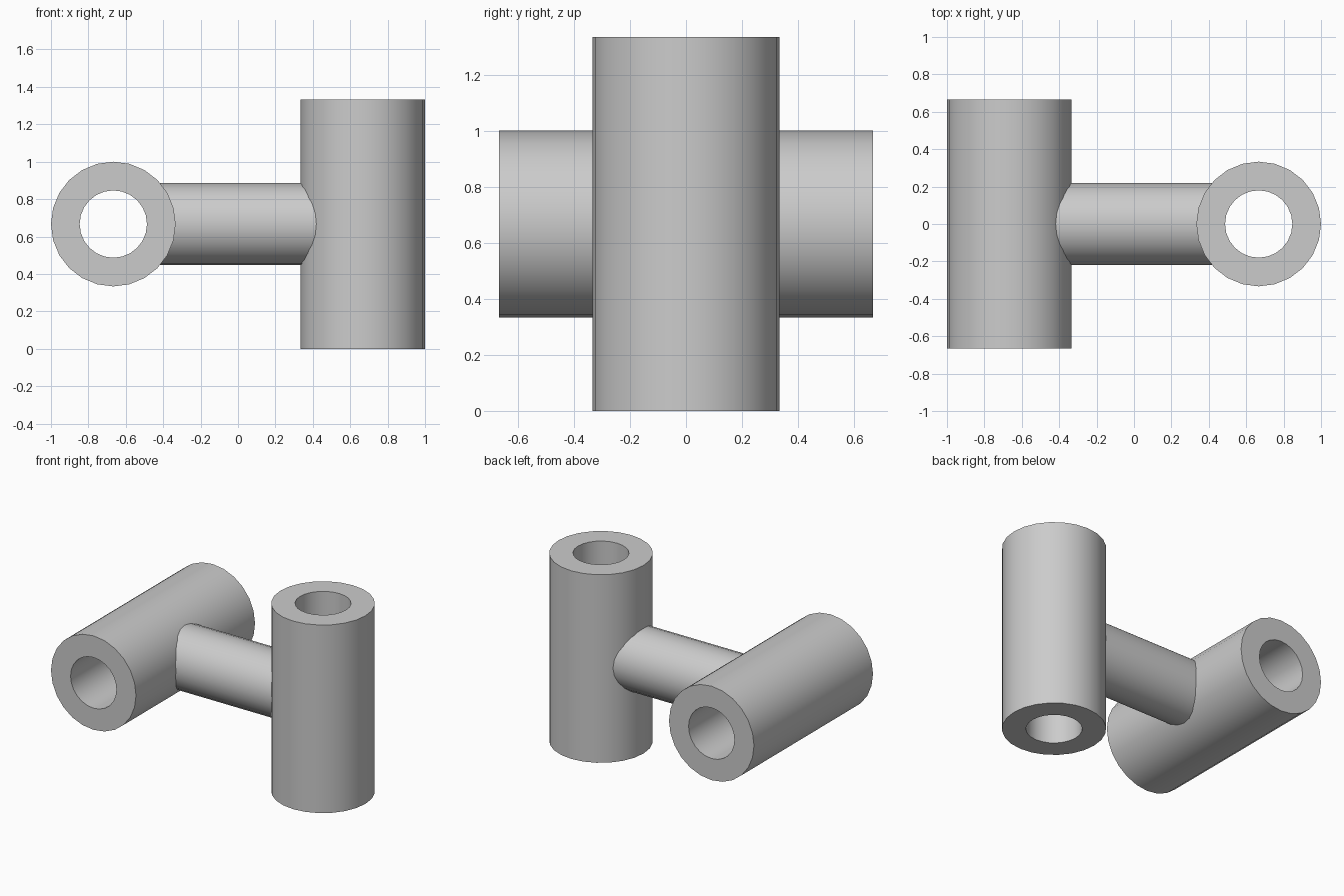
import bpy
import bmesh
from math import pi
from mathutils import Matrix, Vector

if "Cube" in bpy.data.objects:
    bpy.data.objects.remove(bpy.data.objects["Cube"], do_unlink=True)

MID_Z = 2 / 3        # height of the connecting axis
OFFSET = 2 / 3       # sideways distance of each sleeve
OUTER, BORE = 1 / 3, 0.18
LENGTH = 4 / 3
SIDES = 24

grey = bpy.data.materials.new("light_grey")
grey.use_nodes = True
grey.diffuse_color = (0.6, 0.6, 0.6, 1)
grey.node_tree.nodes["Principled BSDF"].inputs["Base Color"].default_value = (0.6, 0.6, 0.6, 1)


def finish(bm, name, location, rotation):
    bmesh.ops.recalc_face_normals(bm, faces=bm.faces)
    mesh = bpy.data.meshes.new(name)
    bm.to_mesh(mesh)
    bm.free()
    mesh.materials.append(grey)
    obj = bpy.data.objects.new(name, mesh)
    bpy.context.collection.objects.link(obj)
    obj.location = location
    obj.rotation_euler = rotation
    bpy.ops.object.select_all(action="DESELECT")
    obj.select_set(True)
    bpy.context.view_layer.objects.active = obj
    bpy.ops.object.shade_smooth_by_angle(angle=pi / 6)
    return obj


def sleeve(name, location, rotation):
    """Hollow tube: a rectangular wall section spun around z."""
    bm = bmesh.new()
    h = LENGTH / 2
    section = [(BORE, -h), (OUTER, -h), (OUTER, h), (BORE, h)]
    verts = [bm.verts.new((r, 0, z)) for r, z in section]
    edges = [bm.edges.new((verts[i], verts[(i + 1) % 4])) for i in range(4)]
    bmesh.ops.spin(bm, geom=verts + edges, cent=(0, 0, 0), axis=(0, 0, 1),
                   angle=2 * pi, steps=SIDES, use_duplicate=False)
    bmesh.ops.remove_doubles(bm, verts=bm.verts, dist=0.0001)
    return finish(bm, name, location, rotation)


# Two sleeves at right angles to each other
sleeve("right_horizontal_sleeve", (-OFFSET, 0, MID_Z), (pi / 2, 0, 0))
sleeve("left_vertical_sleeve", (OFFSET, 0, MID_Z), (0, 0, 0))

# Connecting rod, ending inside the sleeve walls
bm = bmesh.new()
bmesh.ops.create_cone(bm, cap_ends=True, segments=SIDES, radius1=0.22,
                      radius2=0.22, depth=0.9)
finish(bm, "connecting_rod", (0, 0, MID_Z), (0, pi / 2, 0))
